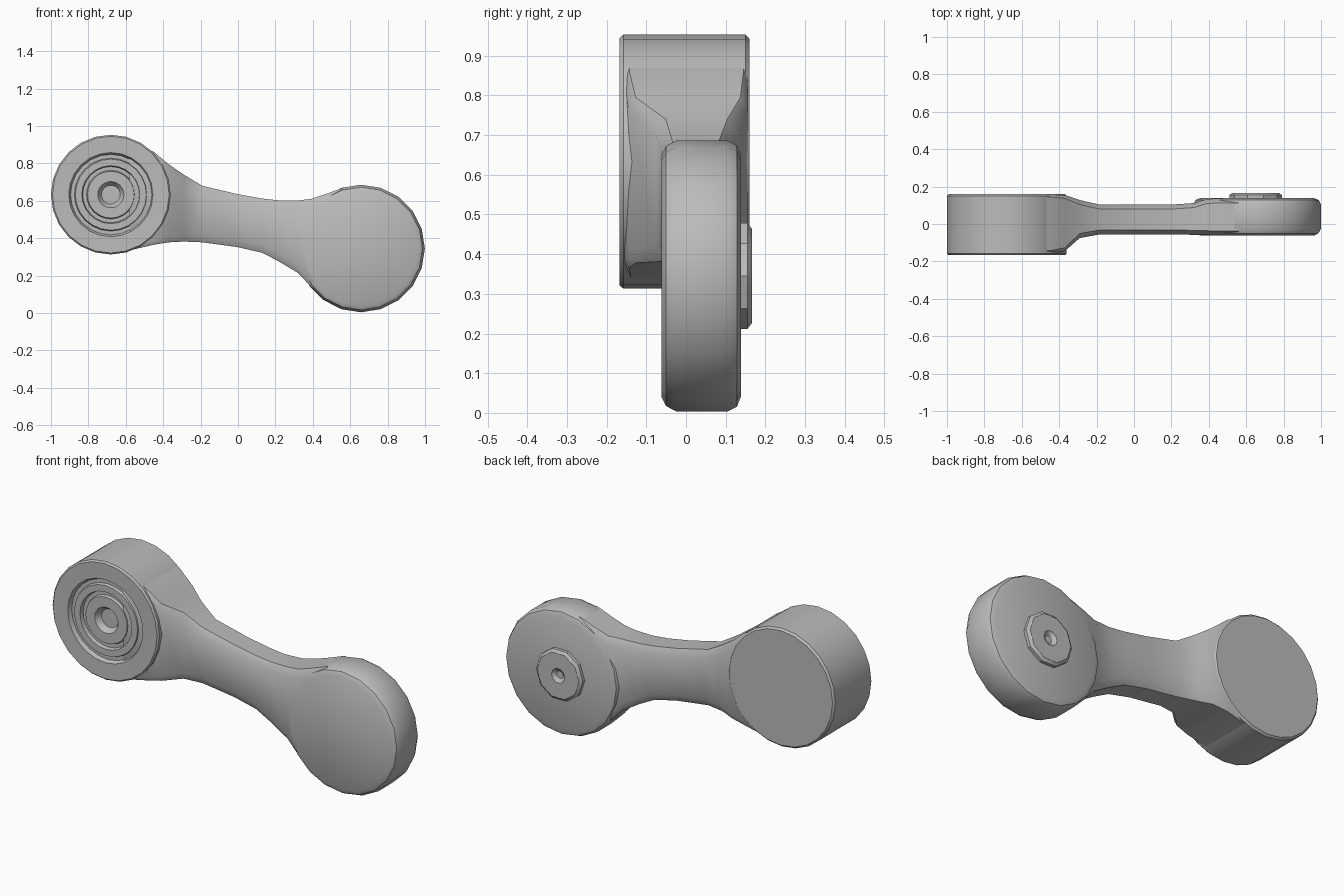
import bpy, bmesh, math

cube = bpy.data.objects.get("Cube")
if cube:
    bpy.data.objects.remove(cube, do_unlink=True)

grey = bpy.data.materials.new("plain grey")
grey.use_nodes = True
colour = (0.5, 0.5, 0.5, 1)
grey.diffuse_color = colour
grey.node_tree.nodes["Principled BSDF"].inputs["Base Color"].default_value = colour


def skin(name, rings, angle=32):
    """Bridge closed rings of points and cap both ends."""
    bm = bmesh.new()
    loops = [[bm.verts.new(p) for p in ring] for ring in rings]
    n = len(loops[0])
    for a, b in zip(loops, loops[1:]):
        for i in range(n):
            j = (i + 1) % n
            bm.faces.new((a[i], a[j], b[j], b[i]))
    bm.faces.new(loops[0])
    bm.faces.new(loops[-1])
    bmesh.ops.recalc_face_normals(bm, faces=bm.faces)
    mesh = bpy.data.meshes.new(name)
    bm.to_mesh(mesh)
    bm.free()
    mesh.materials.append(grey)
    ob = bpy.data.objects.new(name, mesh)
    bpy.context.collection.objects.link(ob)
    bpy.context.view_layer.objects.active = ob
    ob.select_set(True)
    bpy.ops.object.shade_smooth_by_angle(angle=math.radians(angle))
    ob.select_set(False)
    return ob


def lathe(name, cx, cz, profile, sides):
    """Turn (radius, y) pairs about an axis along y."""
    turns = [math.tau * i / sides for i in range(sides)]
    return skin(name, [[(cx + r * math.cos(t), y, cz + r * math.sin(t))
                        for t in turns] for r, y in profile])


# Thick hub with stepped rings sunk into its front
lathe("hub", -0.68, 0.633, [
    (0.05, -0.125), (0.07, -0.155), (0.125, -0.155), (0.13, -0.14),
    (0.15, -0.14), (0.155, -0.16), (0.19, -0.16), (0.195, -0.145),
    (0.215, -0.145), (0.225, -0.165), (0.312, -0.167), (0.32, -0.158),
    (0.32, 0.15), (0.31, 0.16)], 24)

# Rounded end disc
lathe("end_disc", 0.658, 0.345, [
    (0.305, -0.062), (0.328, -0.05), (0.341, -0.025),
    (0.341, 0.105), (0.33, 0.128), (0.305, 0.138)], 20)

# Low boss on the back of the end disc, with a small dimple
lathe("back_boss", 0.65, 0.345, [
    (0.14, 0.12), (0.14, 0.155), (0.125, 0.166),
    (0.04, 0.166), (0.02, 0.15)], 10)

# Waisted arm: x, top, bottom, front, back, edge width
stations = [
    (-0.58, 0.92, 0.335, -0.15, 0.155, 0.02),
    (-0.45, 0.862, 0.365, -0.155, 0.157, 0.02),
    (-0.37, 0.795, 0.378, -0.145, 0.155, 0.03),
    (-0.29, 0.74, 0.382, -0.075, 0.128, 0.04),
    (-0.19, 0.68, 0.378, -0.057, 0.105, 0.04),
    (0.0, 0.635, 0.352, -0.055, 0.105, 0.04),
    (0.13, 0.612, 0.322, -0.055, 0.105, 0.04),
    (0.22, 0.602, 0.275, -0.056, 0.105, 0.04),
    (0.32, 0.602, 0.215, -0.058, 0.112, 0.04),
    (0.39, 0.61, 0.14, -0.06, 0.134, 0.04),
    (0.48, 0.64, 0.072, -0.061, 0.137, 0.04),
    (0.56, 0.67, 0.03, -0.061, 0.137, 0.04),
]
rings = []
for x, top, low, front, back, edge in stations:
    e = edge * 0.6
    rings.append([
        (x, front, low + edge), (x, front + e, low), (x, back - e, low),
        (x, back, low + edge), (x, back, top - edge), (x, back - e, top),
        (x, front + e, top), (x, front, top - edge)])
skin("arm", rings, 40)
